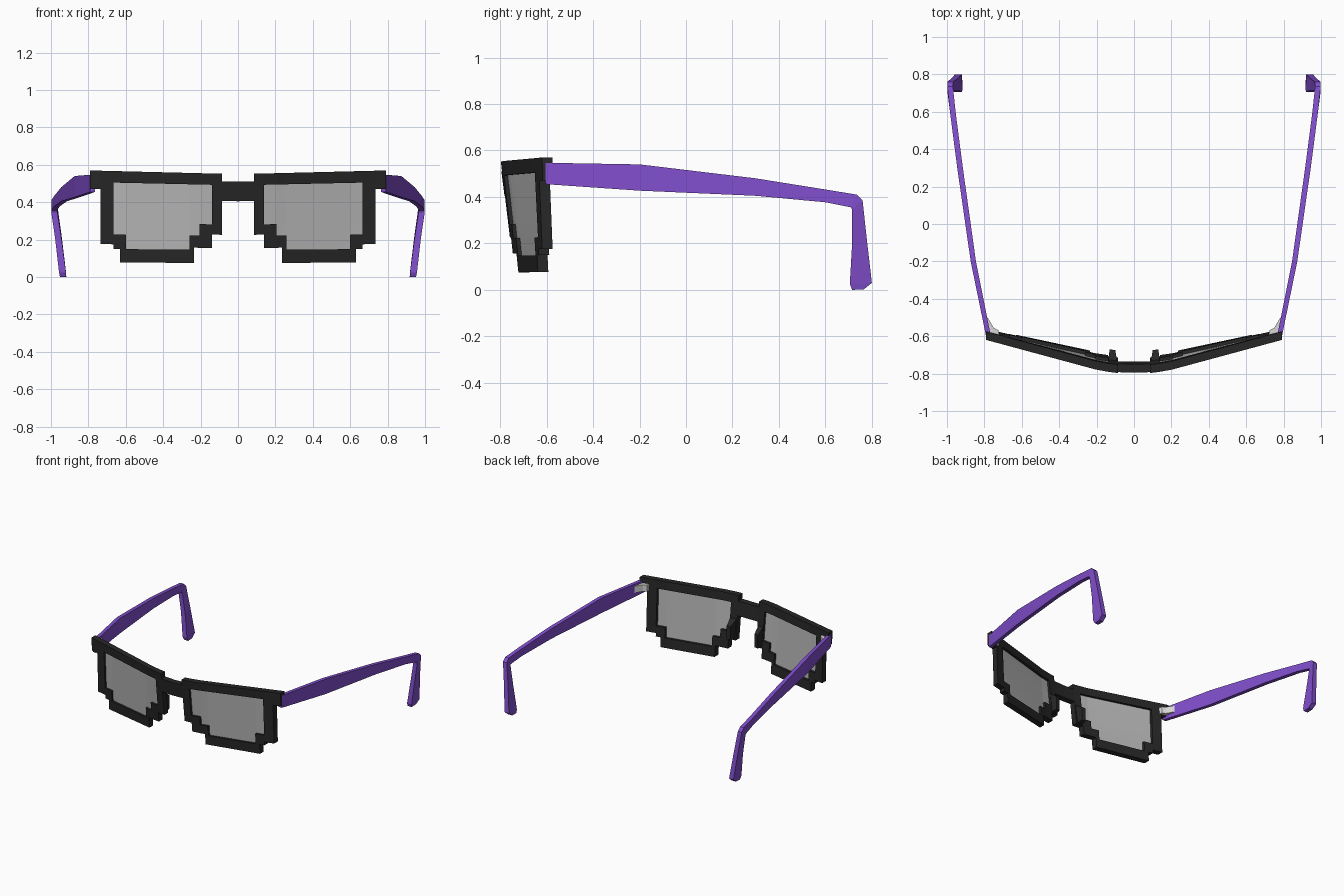
import bpy, bmesh

if "Cube" in bpy.data.objects:
    bpy.data.objects.remove(bpy.data.objects["Cube"])


def material(name, rgb):
    m = bpy.data.materials.new(name)
    m.diffuse_color = (*rgb, 1)
    m.use_nodes = True
    m.node_tree.nodes["Principled BSDF"].inputs["Base Color"].default_value = m.diffuse_color
    return m


BLACK = material("black plastic", (0.02, 0.02, 0.02))
PURPLE = material("purple plastic", (0.22, 0.077, 0.61))
GREY = material("grey lens", (0.47, 0.47, 0.47))
WHITE = material("pale hinge", (0.68, 0.68, 0.66))

THICK = 0.045
# Pixel columns of one half: x0, x1, rim bottom, rim top, lens bottom
COLUMNS = [
    (0.0, 0.085, 0.405, 0.51, None),
    (0.085, 0.14, 0.225, 0.55, None),
    (0.14, 0.205, 0.155, 0.55, 0.28),
    (0.205, 0.235, 0.155, 0.55, 0.22),
    (0.235, 0.26, 0.075, 0.55, 0.22),
    (0.26, 0.6, 0.075, 0.55, 0.145),
    (0.6, 0.63, 0.075, 0.55, 0.22),
    (0.63, 0.665, 0.145, 0.55, 0.22),
    (0.665, 0.735, 0.17, 0.55, None),
    (0.735, 0.79, 0.455, 0.55, None),
]
LENS_TOP = 0.49
LEVELS = sorted({c[i] for c in COLUMNS for i in (2, 3, 4) if c[i]} | {LENS_TOP})
CURVE = [(0, -0.8), (0.085, -0.797), (0.14, -0.79), (0.205, -0.778), (0.79, -0.62)]


def front_y(x, z):
    """Front surface: bowed across, leaning back towards the bottom."""
    for (xa, ya), (xb, yb) in zip(CURVE, CURVE[1:]):
        if x <= xb + 1e-6:
            y = ya + (yb - ya) * (x - xa) / (xb - xa)
            break
    return y + (0.55 - z) * (0.13 - 0.12 * x)


def finish(bm, name, mat, mirror=True):
    bmesh.ops.recalc_face_normals(bm, faces=bm.faces)
    me = bpy.data.meshes.new(name)
    bm.to_mesh(me)
    bm.free()
    me.materials.append(mat)
    ob = bpy.data.objects.new(name, me)
    bpy.context.collection.objects.link(ob)
    if mirror:
        ob.modifiers.new("mirror", 'MIRROR').use_clip = True
    return ob


def pixel_panel(name, mat, keep, depth, thick):
    """Bent slab made of the grid cells accepted by keep(column, z)."""
    bm = bmesh.new()
    for col in COLUMNS:
        x0, x1 = col[:2]
        for z0, z1 in zip(LEVELS, LEVELS[1:]):
            if keep(col, (z0 + z1) / 2):
                bm.faces.new([bm.verts.new((x, front_y(x, z) + depth, z + 0.025 * x * z / 0.55))
                              for x, z in ((x0, z0), (x1, z0), (x1, z1), (x0, z1))])
    bmesh.ops.remove_doubles(bm, verts=bm.verts, dist=1e-5)
    out = bmesh.ops.extrude_face_region(bm, geom=bm.faces[:], use_keep_orig=True)
    moved = [v for v in out["geom"] if isinstance(v, bmesh.types.BMVert)]
    bmesh.ops.translate(bm, verts=moved, vec=(0, thick, 0))
    # Drop the walls on the centre plane
    walls = [f for f in bm.faces if all(abs(v.co.x) < 1e-6 for v in f.verts)]
    bmesh.ops.delete(bm, geom=walls, context='FACES')
    return finish(bm, name, mat)


def loft(name, mat, rings):
    """Closed skin through a list of rings with equal point counts."""
    bm = bmesh.new()
    loops = [[bm.verts.new(p) for p in r] for r in rings]
    for a, b in zip(loops, loops[1:]):
        for i in range(len(a)):
            j = (i + 1) % len(a)
            bm.faces.new((a[i], a[j], b[j], b[i]))
    bm.faces.new(loops[0])
    bm.faces.new(loops[-1])
    return finish(bm, name, mat)


def in_lens(col, z):
    return col[4] is not None and col[4] < z < LENS_TOP


# Stepped frame and the lenses set into it
pixel_panel("frame", BLACK, lambda c, z: c[2] < z < c[3] and not in_lens(c, z), 0, THICK)
pixel_panel("lenses", GREY, in_lens, 0.016, 0.01)

# Nose pads behind the inner rims
loft("nose_pads", BLACK, [
    [(0.088, -0.75, 0.23), (0.14, -0.74, 0.23), (0.14, -0.74, 0.39), (0.088, -0.75, 0.39)],
    [(0.1, -0.675, 0.24), (0.13, -0.67, 0.24), (0.13, -0.67, 0.34), (0.1, -0.675, 0.34)],
])

# Temples with down-turned ear hooks: top y, z, bottom y, z, outer x, thickness
SECTIONS = [
    (-0.605, 0.547, -0.605, 0.455, 0.79, 0.026),
    (-0.2, 0.54, -0.2, 0.427, 0.873, 0.028),
    (0.3, 0.48, 0.3, 0.405, 0.945, 0.03),
    (0.6, 0.432, 0.6, 0.377, 0.984, 0.03),
    (0.735, 0.41, 0.71, 0.355, 0.998, 0.03),
    (0.76, 0.385, 0.715, 0.345, 0.998, 0.032),
    (0.778, 0.22, 0.715, 0.2, 0.977, 0.034),
    (0.8, 0.03, 0.705, 0.025, 0.957, 0.037),
    (0.765, 0.002, 0.715, 0.0, 0.952, 0.034),
]
loft("temples", PURPLE, [
    [(x, ty, tz), (x - t, ty, tz), (x - t, by, bz), (x, by, bz)]
    for ty, tz, by, bz, x, t in SECTIONS
])

# Hinge plates in the outer corners
PLATE = [(0.72, -0.6), (0.725, -0.568), (0.75, -0.555), (0.782, -0.5), (0.785, -0.59)]
loft("hinges", WHITE, [[(x, y, z) for x, y in PLATE] for z in (0.48, 0.53)])
